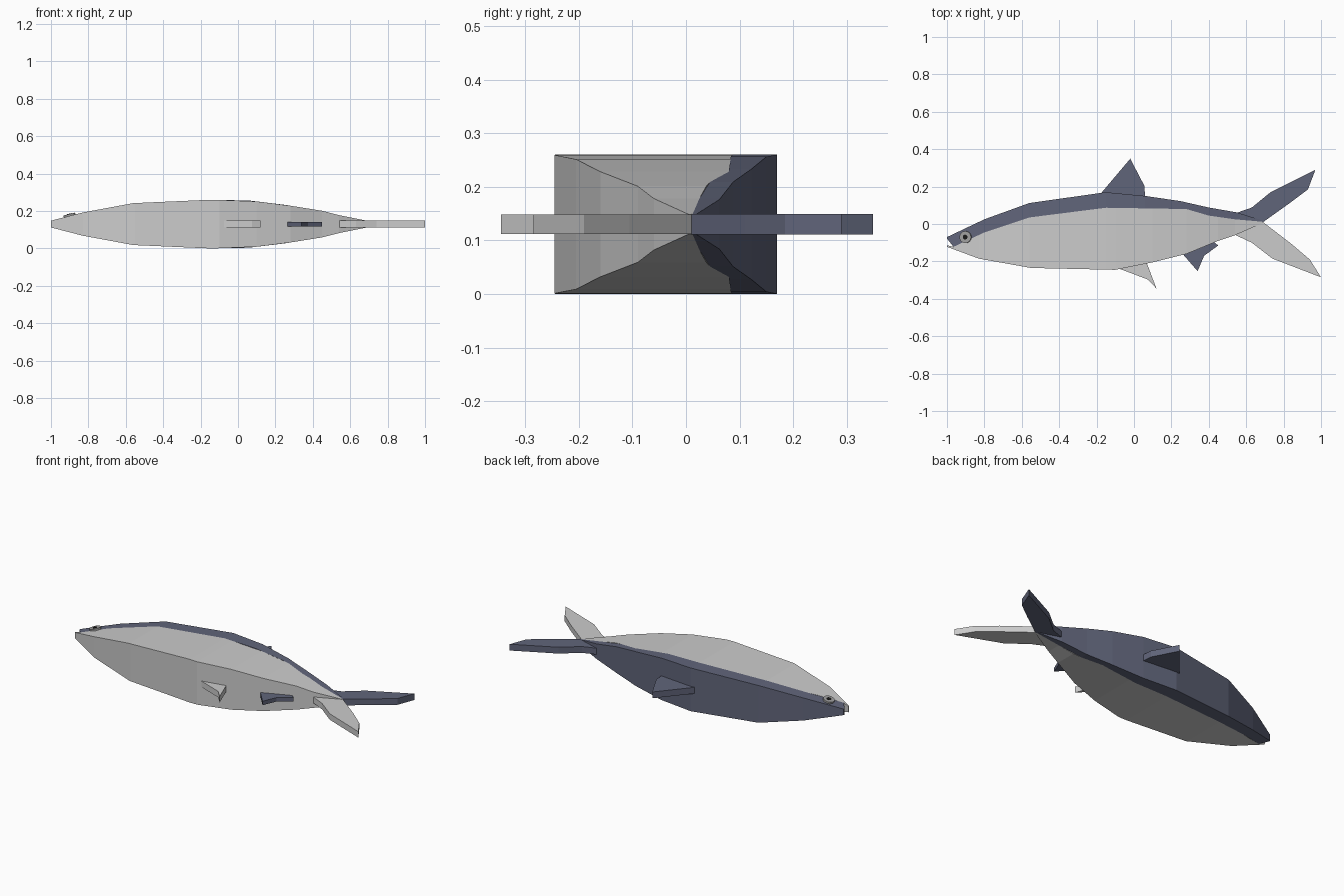
import bpy, bmesh, math
from mathutils import Matrix

if "Cube" in bpy.data.objects:
    bpy.data.objects.remove(bpy.data.objects["Cube"])

MID = 0.13  # mid-plane height of the fish lying on its side

def material(name, rgb):
    m = bpy.data.materials.new(name)
    m.diffuse_color = (*rgb, 1)
    m.use_nodes = True
    m.node_tree.nodes["Principled BSDF"].inputs["Base Color"].default_value = m.diffuse_color
    return m

navy = material("navy", (0.118, 0.13, 0.195))
black = material("black", (0.01, 0.01, 0.01))
eye_grey = material("eye_grey", (0.35, 0.35, 0.35))

def finish(name, bm, mat=None):
    bmesh.ops.recalc_face_normals(bm, faces=bm.faces)
    me = bpy.data.meshes.new(name)
    bm.to_mesh(me)
    bm.free()
    ob = bpy.data.objects.new(name, me)
    bpy.context.collection.objects.link(ob)
    if mat:
        me.materials.append(mat)
    return ob

def interp(pts, x):
    for (xa, ya), (xb, yb) in zip(pts, pts[1:]):
        if x <= xb:
            return ya + (yb - ya) * (x - xa) / (xb - xa)
    return pts[-1][1]

# Outline curves (x, y) and half thickness (x, h)
back = [(-1, -.07), (-.8, .025), (-.56, .112), (-.15, .17), (.06, .15),
        (.25, .122), (.4, .088), (.55, .062), (.69, .018)]
stripe = [(-.965, -.122), (-.8, -.045), (-.56, .035), (-.15, .087), (.28, .08),
          (.4, .045), (.54, .025), (.69, .012)]
belly = [(-1, -.122), (-.83, -.185), (-.55, -.235), (-.1, -.245), (.1, -.205),
         (.28, -.16), (.45, -.09), (.54, -.06), (.69, .006)]
half = [(-1, .018), (-.83, .062), (-.56, .112), (-.15, .13), (.06, .126),
        (.25, .103), (.45, .071), (.54, .048), (.69, .018)]

def loft(name, upper, lower, mat=None):
    """Rectangular sections between two outline curves."""
    bm = bmesh.new()
    rings = []
    for x in sorted({p[0] for p in upper + lower}):
        h, a, b = interp(half, x), interp(upper, x), interp(lower, x)
        rings.append([bm.verts.new(c) for c in
                      ((x, a, MID + h), (x, b, MID + h), (x, b, MID - h), (x, a, MID - h))])
    for r, s in zip(rings, rings[1:]):
        for i in range(4):
            j = (i + 1) % 4
            bm.faces.new((r[i], r[j], s[j], s[i]))
    bm.faces.new(rings[0])
    bm.faces.new(rings[-1])
    return finish(name, bm, mat)

# Body halves, with the mouth notch at the front
loft("upper_body", back, [(-1, -.078)] + stripe, navy)
loft("lower_body", [(-1, -.114)] + stripe, belly)

def plate(name, pts, h, mat=None):
    bm = bmesh.new()
    f = bm.faces.new([bm.verts.new((x, y, MID - h)) for x, y in pts])
    ext = bmesh.ops.extrude_face_region(bm, geom=[f])
    bmesh.ops.translate(bm, vec=(0, 0, 2 * h),
                        verts=[v for v in ext["geom"] if isinstance(v, bmesh.types.BMVert)])
    return finish(name, bm, mat)

# Fins and tail lobes
plate("dorsal_fin", [(-.18, .16), (-.02, .349), (.055, .205), (.06, .14)], .019, navy)
plate("belly_fin", [(-.09, -.235), (.075, -.297), (.12, -.345), (.065, -.2)], .018)
plate("rear_fin", [(.26, -.16), (.34, -.252), (.375, -.17), (.45, -.115), (.42, -.09)],
      .012, navy)
plate("upper_tail", [(.55, .06), (.63, .088), (.73, .17), (.97, .29), (.93, .185),
                     (.83, .11), (.69, .01), (.56, .02)], .019, navy)
plate("lower_tail", [(.54, -.058), (.63, -.1), (.74, -.185), (1, -.285), (.94, -.19),
                     (.84, -.105), (.69, .01), (.56, .02)], .018)

# Eye: two discs tilted to follow the side of the head
def disc(name, r, depth, mat):
    bm = bmesh.new()
    tilt = Matrix.Translation((-.9, -.07, MID + interp(half, -.9))) \
        @ Matrix.Rotation(-math.atan(.26), 4, 'Y')
    bmesh.ops.create_cone(bm, cap_ends=True, segments=16, radius1=r, radius2=r,
                          depth=depth, matrix=tilt)
    return finish(name, bm, mat)

disc("eye", .032, .02, eye_grey)
disc("pupil", .013, .024, black)
